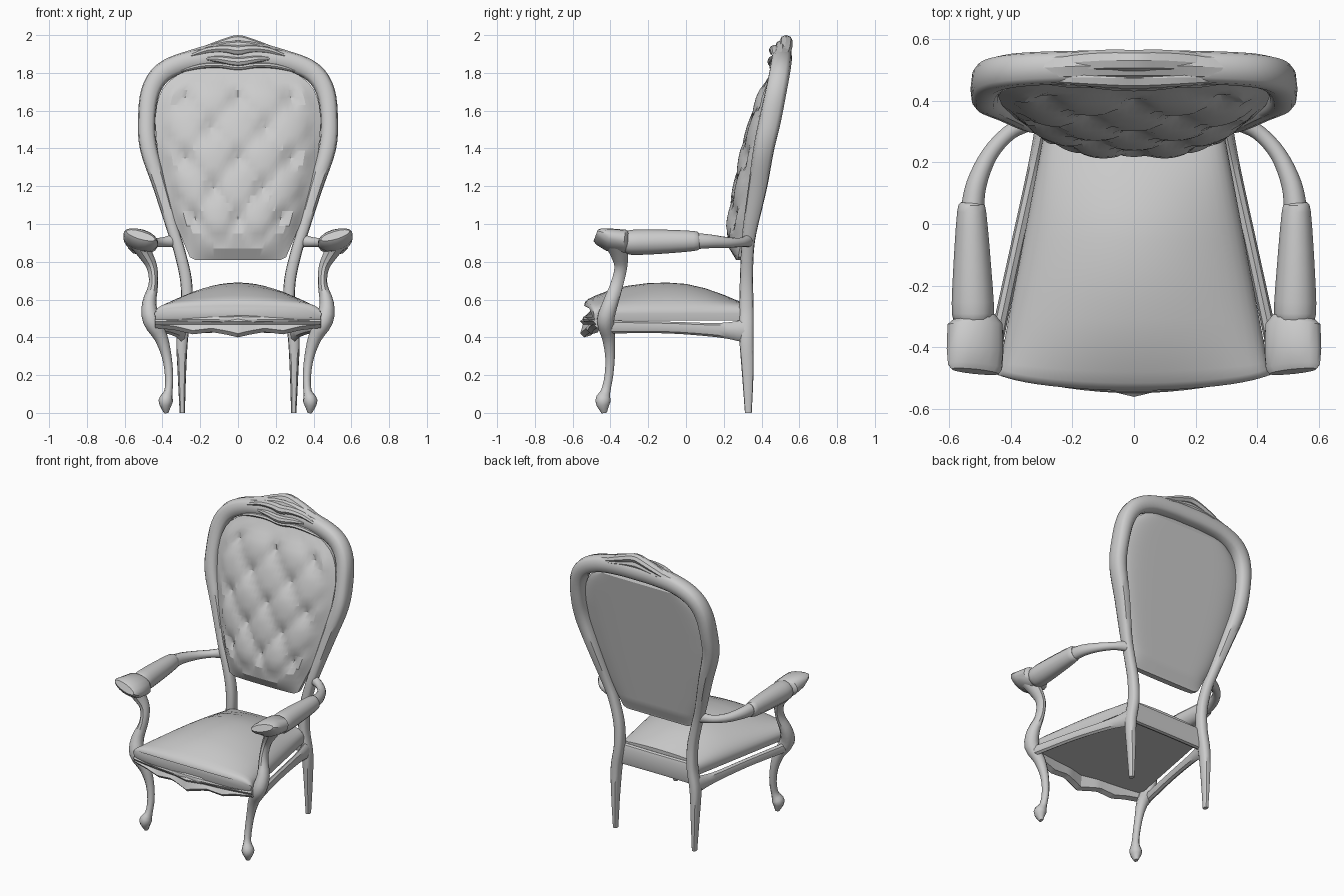
import bpy, bmesh, math
from mathutils import Vector

if "Cube" in bpy.data.objects:
    bpy.data.objects.remove(bpy.data.objects["Cube"], do_unlink=True)

grey = bpy.data.materials.new("plain grey")
grey.use_nodes = True
GREY = (0.6, 0.6, 0.6, 1)
grey.diffuse_color = GREY
grey.node_tree.nodes["Principled BSDF"].inputs["Base Color"].default_value = GREY


def loft(name, rings, angle=35):
    """Skin a list of closed rings and cap both ends."""
    bm = bmesh.new()
    rows = [[bm.verts.new(p) for p in ring] for ring in rings]
    n = len(rows[0])
    for a, b in zip(rows, rows[1:]):
        for i in range(n):
            j = (i + 1) % n
            bm.faces.new((a[i], a[j], b[j], b[i]))
    bm.faces.new(rows[0])
    bm.faces.new(rows[-1])
    bmesh.ops.recalc_face_normals(bm, faces=bm.faces)
    mesh = bpy.data.meshes.new(name)
    bm.to_mesh(mesh)
    bm.free()
    mesh.materials.append(grey)
    obj = bpy.data.objects.new(name, mesh)
    bpy.context.collection.objects.link(obj)
    bpy.ops.object.select_all(action="DESELECT")
    obj.select_set(True)
    bpy.context.view_layer.objects.active = obj
    bpy.ops.object.shade_smooth_by_angle(angle=math.radians(angle))
    return obj


def spline(pts, steps):
    """Catmull-Rom curve through points of any dimension."""
    pts = [Vector(p) for p in pts]
    ext = [pts[0] * 2 - pts[1]] + pts + [pts[-1] * 2 - pts[-2]]
    out = []
    for a, b, c, d in zip(ext, ext[1:], ext[2:], ext[3:]):
        for k in range(steps):
            t = k / steps
            out.append((b * 2 + (c - a) * t + (a * 2 - b * 5 + c * 4 - d) * t**2
                        + (b * 3 - a - c * 3 + d) * t**3) / 2)
    return out + [pts[-1]]


def sweep(name, pts, ref=(0, 1, 0), side=1, steps=4, sides=12, angle=40, power=1):
    """Elliptical tube; points are x, y, z, radius across, radius along ref."""
    path = spline(pts, steps)
    centres = [Vector((p[0] * side, p[1], p[2])) for p in path]
    ref = Vector((ref[0] * side, ref[1], ref[2]))
    section = []
    for k in range(sides):
        c, s = math.cos(math.tau * k / sides), math.sin(math.tau * k / sides)
        section.append((math.copysign(abs(c) ** power, c), math.copysign(abs(s) ** power, s)))
    rings = []
    for i, c in enumerate(centres):
        tan = (centres[min(i + 1, len(path) - 1)] - centres[max(i - 1, 0)]).normalized()
        along = (ref - tan * ref.dot(tan)).normalized()
        across = along.cross(tan)
        ra, rb = max(path[i][3], 0.004), max(path[i][4], 0.004)
        rings.append([c + across * ra * u + along * rb * v for u, v in section])
    return loft(name, rings, angle)


def ramp(table, x):
    """Piecewise linear lookup."""
    for (x0, v0), (x1, v1) in zip(table, table[1:]):
        if x <= x1:
            return v0 + (v1 - v0) * max(0, (x - x0) / (x1 - x0))
    return table[-1][1]


def mirrored(half):
    """Extend a half path, ending on the centre line, to both sides."""
    return half + [(-p[0], *p[1:]) for p in reversed(half[:-1])]


# Rear legs and back frame as one continuous sweep
sweep("back_frame_and_rear_legs", mirrored([
    (.295, .33, 0, .014, .018), (.297, .327, .2, .022, .03), (.295, .32, .4, .031, .038),
    (.272, .32, .55, .031, .038), (.275, .32, .7, .031, .035), (.308, .325, .85, .03, .034),
    (.345, .338, .97, .031, .038), (.413, .38, 1.2, .038, .05), (.473, .412, 1.4, .046, .055),
    (.483, .445, 1.55, .046, .058), (.464, .476, 1.7, .05, .056), (.4, .496, 1.8, .053, .055),
    (.28, .505, 1.856, .054, .054), (.13, .508, 1.876, .056, .054), (0, .508, 1.878, .056, .054)]),
    power=.72)

# Carved crest: a solid body with arched ridges tapering to the sides
for name, half in {
    "crest_body": [(.31, .505, 1.88, .022, .045), (.16, .512, 1.905, .042, .046),
                   (0, .512, 1.928, .05, .044)],
    "crest_peak": [(.27, .518, 1.885, .015, .025), (.17, .525, 1.922, .022, .034),
                   (.08, .53, 1.953, .025, .035), (0, .53, 1.972, .028, .034)],
    "crest_lip": [(.25, .475, 1.89, .01, .02), (.16, .475, 1.92, .018, .028),
                  (.07, .473, 1.927, .022, .032), (0, .472, 1.918, .028, .034)],
    "crest_scroll": [(.17, .46, 1.875, .008, .01), (.1, .456, 1.872, .018, .02),
                     (0, .454, 1.858, .024, .024)],
    "crest_drop": [(.3, .47, 1.81, .008, .015), (.2, .466, 1.835, .014, .025),
                   (.1, .466, 1.84, .014, .025), (0, .466, 1.828, .016, .025)],
}.items():
    sweep(name, mirrored(half), steps=3, sides=8, angle=25)

# Tufted back cushion: one ring per height, front points then back points
WIDTH = [(.81, .225), (.825, .255), (1, .33), (1.2, .392), (1.4, .428), (1.55, .44),
         (1.65, .428), (1.71, .402), (1.75, .372), (1.79, .32), (1.82, .25), (1.84, .16)]
BULGE = [(.81, .1), (.87, .7), (1, 1), (1.4, 1), (1.7, .55), (1.84, 0)]
heights = [.81, .825] + [.87 + .04 * k for k in range(22)] + [1.75, 1.79, 1.82, 1.84]
columns = [k / 18 for k in range(-18, 19)]
rings = []
for z in heights:
    plane = .33 + .19 * (z - .95)
    front, back = [], []
    for u in columns:
        # diamond creases between buttons, with a deep pit at each button
        row = (z - 1.67) / .32
        a, b = u * 1.5 + row, u * 1.5 - row
        crease = abs(math.sin(math.pi * a) * math.sin(math.pi * b)) ** .5
        pit = max(0, 1 - 3 * math.hypot(a - round(a), b - round(b)))
        fade = min(1, max(0, (.95 - abs(u)) * 8)) * min(1, max(0, min(z - .88, 1.78 - z) * 12))
        y = plane - .03 - .08 * ramp(BULGE, z) * (1 - abs(u) ** 3.5)
        y += fade * (.026 * pit - .02 * crease)
        x = u * ramp(WIDTH, z)
        front.append((x, y, z))
        back.append((x, plane + .018 * (1 - u**8) * (.84 < z < 1.8), z))
    rings.append(front + back[::-1])
loft("tufted_back_cushion", rings, 22)

# Domed seat cushion: one ring per depth, wide and bowed at the front
CROWN = [(-.53, 0), (-.5, .018), (-.45, .046), (-.38, .078), (-.3, .098), (-.2, .112), (-.1, .115),
         (0, .108), (.1, .085), (.2, .05), (.29, .012)]
depths = [-.5, -.495, -.48] + [-.45 + .05 * k for k in range(15)] + [.28, .29]
rings = []
for i, d in enumerate(depths):
    half = .443 - .19 * (d + .5)
    bow = .04 * max(0, -d / .5) ** 3
    pinch = (.5, .85, 1)[min(i, 2)]
    top, bottom = [], []
    for k in range(-12, 13):
        u = math.sin(math.pi * k / 24)
        edge = .05 * (1 - abs(u) ** 12) ** .5
        dome = ramp(CROWN, d) * (1 - u * u) ** 1.1
        y = d - bow * (1 - u * u) + .012 * u**8 * (d < -.47)
        top.append((u * half, y, .525 + edge * pinch + dome))
        bottom.append((u * half * .985, y, .525 - .035 * pinch))
    rings.append(top + bottom[::-1])
loft("seat_cushion", rings, 45)

# Shaped front apron with a central leaf point
DROP = [(0, .4), (.06, .414), (.14, .428), (.24, .416), (.33, .438), (.44, .45)]
rings = []
for k in range(-22, 23):
    x = k * .02
    u = abs(x) / .44
    y = -.47 - .045 * (1 - u * u) - .025 * max(0, 1 - u * 4)
    low = ramp(DROP, abs(x))
    rings.append([(x, y - .005, .5), (x, y - .02, .485), (x, y - .006, .468),
                  (x, y - .02, low + .02), (x, y, low), (x, y + .035, low + .01), (x, y + .04, .5)])
loft("front_apron", rings, 25)
sweep("apron_moulding", mirrored([(.43, -.47, .49, .014, .014), (.22, -.515, .495, .014, .016),
                                  (0, -.532, .495, .02, .016)]), sides=8)

# Rear seat rail
sweep("rear_rail", mirrored([(.28, .294, .495, .072, .022), (0, .294, .495, .07, .022)]),
      sides=12, power=.6)

for label, s in (("left", 1), ("right", -1)):
    # Cabriole front leg running up into the arm support
    sweep(label + "_front_leg", [
        (.38, -.433, 0, .012, .015), (.383, -.44, .062, .038, .042), (.368, -.425, .115, .022, .026),
        (.365, -.408, .2, .022, .024), (.378, -.402, .3, .026, .027), (.408, -.41, .4, .036, .036),
        (.458, -.426, .49, .046, .047), (.47, -.4, .58, .038, .042), (.448, -.366, .68, .025, .035),
        (.455, -.345, .77, .028, .035), (.49, -.352, .84, .038, .048), (.525, -.37, .9, .05, .06)],
        side=s, steps=3, sides=10)
    # Side seat rail
    sweep(label + "_side_rail", [(.45, -.4, .455, .022, .034), (.385, -.1, .452, .021, .031),
                                 (.325, .17, .438, .022, .038), (.295, .31, .433, .026, .06)],
          ref=(0, 0, 1), side=s, sides=8)
    # Flared hand scroll, its face sloping back towards the leg
    sweep(label + "_hand_scroll", [(.515, -.478, .94, .08, .022), (.515, -.462, .934, .092, .038),
                                   (.515, -.41, .917, .096, .056), (.515, -.325, .906, .093, .061),
                                   (.518, -.3, .906, .07, .05)],
          ref=(-.3, 0, 1), side=s, steps=1, sides=16)
    # Padded armrest
    sweep(label + "_arm_pad", [(.522, -.325, .903, .05, .05), (.522, -.29, .903, .068, .066),
                               (.524, -.15, .906, .062, .065), (.526, .04, .91, .047, .053),
                               (.526, .07, .911, .035, .04)], ref=(0, 0, 1), side=s, steps=3)
    # Curved arm joining the back frame
    sweep(label + "_rear_arm", [(.525, .04, .91, .038, .044), (.51, .13, .908, .033, .036),
                                (.468, .225, .902, .027, .028), (.405, .295, .903, .025, .025),
                                (.335, .332, .912, .028, .036)], ref=(0, 0, 1), side=s)
